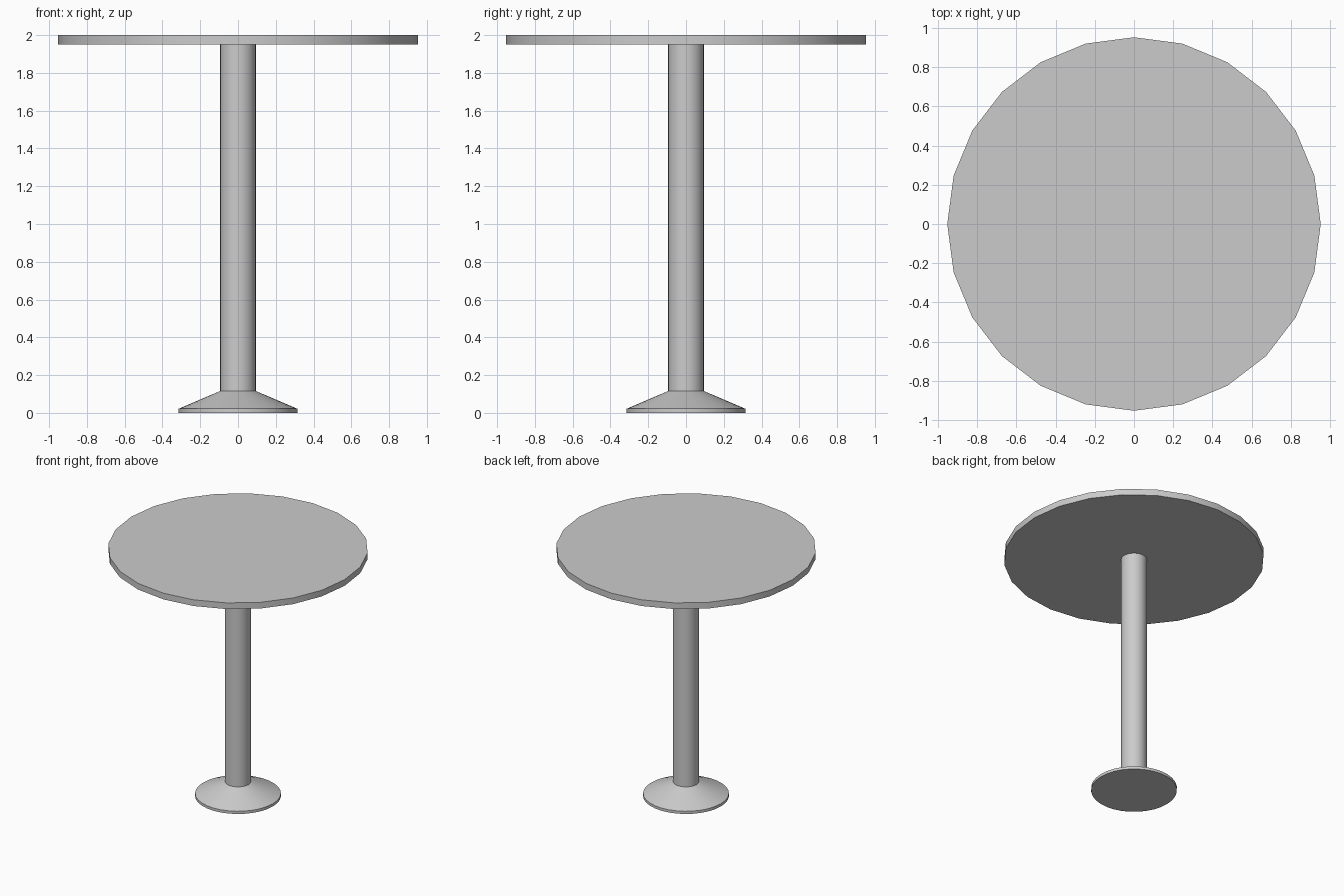
import bpy, bmesh
from math import cos, sin, pi, radians

if "Cube" in bpy.data.objects:
    bpy.data.objects.remove(bpy.data.objects["Cube"])


def turned(name, profile, sides):
    """Closed solid of revolution around z from (radius, height) pairs."""
    bm = bmesh.new()
    rings = [[bm.verts.new((r * cos(2 * pi * i / sides), r * sin(2 * pi * i / sides), z))
              for i in range(sides)] for r, z in profile]
    for low, high in zip(rings, rings[1:]):
        for i in range(sides):
            j = (i + 1) % sides
            bm.faces.new((low[i], low[j], high[j], high[i]))
    bm.faces.new(rings[0][::-1])
    bm.faces.new(rings[-1])
    mesh = bpy.data.meshes.new(name)
    bm.to_mesh(mesh)
    bm.free()
    obj = bpy.data.objects.new(name, mesh)
    bpy.context.collection.objects.link(obj)
    bpy.ops.object.select_all(action='DESELECT')
    obj.select_set(True)
    bpy.context.view_layer.objects.active = obj
    bpy.ops.object.shade_smooth_by_angle(angle=radians(30))
    return obj


# Round top with 24 visible sides
turned("table_top", [(0.952, 1.95), (0.952, 2.0)], 24)

# Flared foot and column turned as one piece
turned("pedestal", [(0.314, 0.0), (0.314, 0.022), (0.094, 0.116), (0.094, 1.95)], 32)
